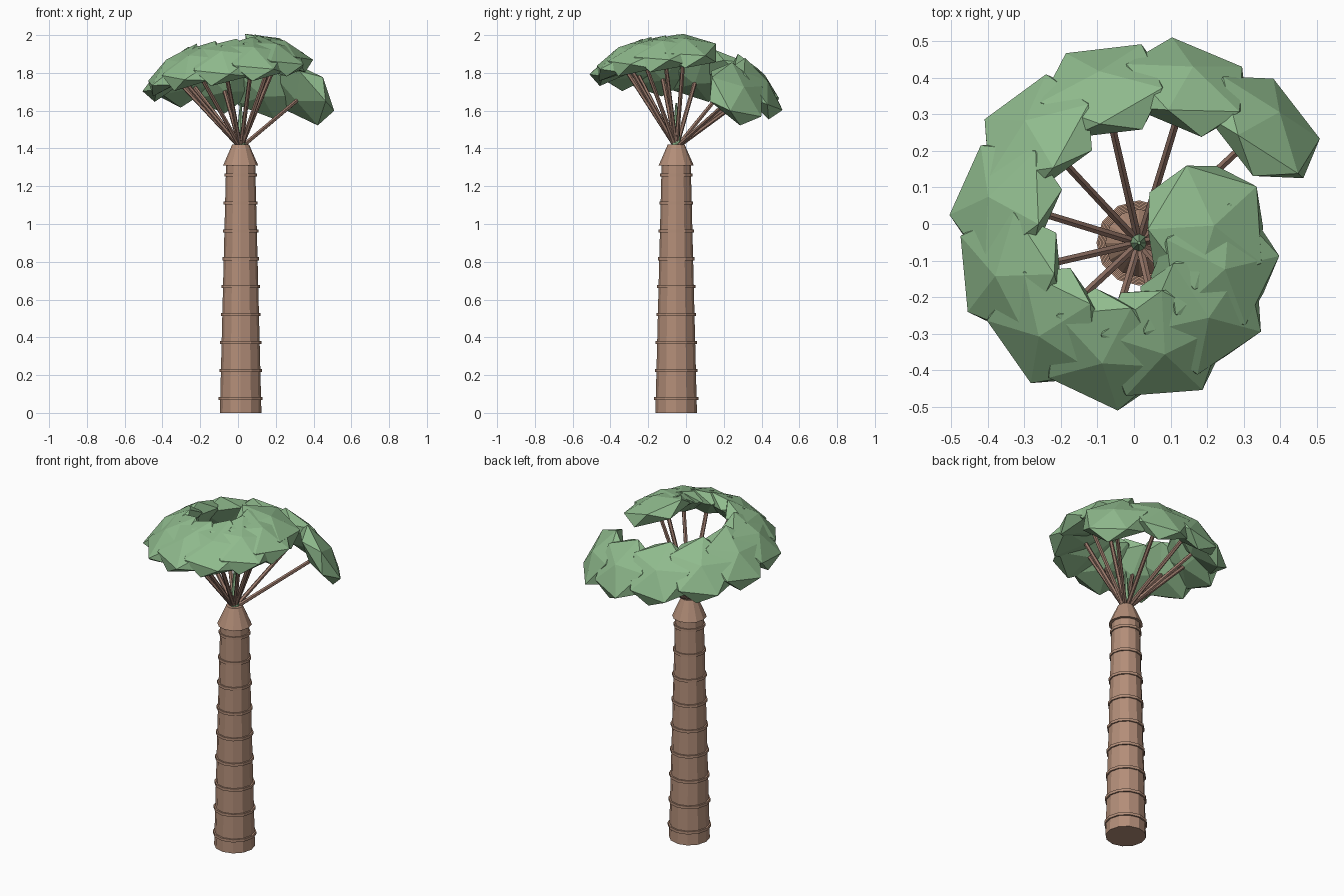
import bpy, bmesh, math
from mathutils import Vector, Matrix

if "Cube" in bpy.data.objects:
    bpy.data.objects.remove(bpy.data.objects["Cube"])

CX, CY = 0.014, -0.052          # trunk axis


def material(name, rgb):
    m = bpy.data.materials.new(name)
    m.diffuse_color = (*rgb, 1)
    m.use_nodes = True
    m.node_tree.nodes["Principled BSDF"].inputs["Base Color"].default_value = m.diffuse_color
    return m


BARK = material("bark", (0.45, 0.27, 0.19))
STALK = material("stalk", (0.32, 0.19, 0.145))
LEAF = material("leaf", (0.28, 0.50, 0.27))


def finish(name, bm, mat):
    me = bpy.data.meshes.new(name)
    bm.to_mesh(me)
    bm.free()
    me.materials.append(mat)
    ob = bpy.data.objects.new(name, me)
    bpy.context.collection.objects.link(ob)
    return ob


def cone(name, p0, p1, r0, r1, sides, mat):
    # tapered rod between two points
    a, b = Vector(p0), Vector(p1)
    d = b - a
    rot = d.to_track_quat('Z', 'Y').to_matrix().to_4x4()
    bm = bmesh.new()
    bmesh.ops.create_cone(bm, cap_ends=True, segments=sides, radius1=r0, radius2=r1,
                          depth=d.length, matrix=Matrix.Translation((a + b) / 2) @ rot)
    return finish(name, bm, mat)


def upright(name, z0, z1, r0, r1, sides, mat):
    return cone(name, (CX, CY, z0), (CX, CY, z1), r0, r1, sides, mat)


# trunk, flared collar and bark rings
upright("trunk", 0, 1.32, 0.110, 0.077, 12, BARK)
upright("collar", 1.31, 1.42, 0.093, 0.045, 12, BARK)
for i in range(9):
    z = 0.076 + 0.148 * i
    r = 0.119 - 0.0265 * z
    upright(f"bark_ring_{i + 1}", z - 0.008, z + 0.008, r, r, 12, BARK)

# green bud in the middle
upright("bud", 1.40, 1.64, 0.028, 0.004, 8, LEAF)

# leaf clusters spiralling up a dome, each on its own stalk
COUNT = 12
HUB = Vector((CX, CY, 1.404))
for i in range(COUNT):
    t = i / (COUNT - 1)
    phi = math.radians(43 + 30 * i)
    el = math.radians(31.5 + 38.5 * t)
    n = Vector((math.cos(phi) * math.cos(el), math.sin(phi) * math.cos(el), math.sin(el)))
    mat = (Matrix.Translation(HUB + n * 0.545) @ Matrix.Rotation(phi, 4, 'Z')
           @ Matrix.Rotation(math.pi / 2 - el, 4, 'Y')
           @ Matrix.Rotation(math.radians(26), 4, 'Z')
           @ Matrix.Diagonal((0.2, 0.2, 0.072, 1)))
    bm = bmesh.new()
    bmesh.ops.create_icosphere(bm, subdivisions=1, radius=1, matrix=mat)
    finish(f"leaf_cluster_{i + 1}", bm, LEAF)
    cone(f"stalk_{i + 1}", HUB, HUB + n * 0.53, 0.012, 0.011, 6, STALK)
